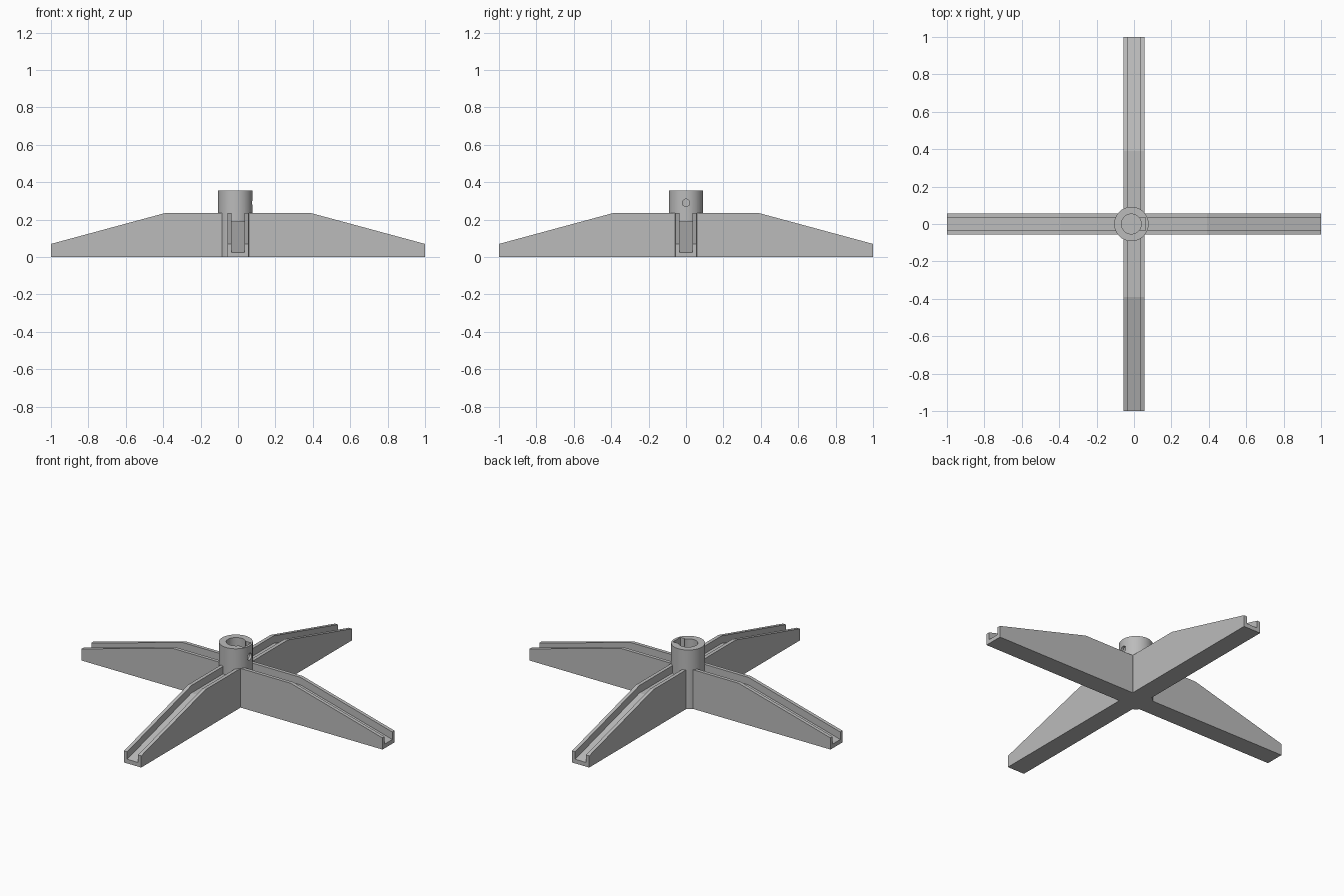
import bpy
import bmesh
import math
from mathutils import Matrix

cube = bpy.data.objects.get("Cube")
if cube:
    bpy.data.objects.remove(cube, do_unlink=True)

HALF_WIDTH, CHANNEL = 0.057, 0.036
HUB_X, HUB_R, BORE_R, HUB_TOP = -0.014, 0.092, 0.053, 0.355

grey = bpy.data.materials.new("plain_grey")
grey.use_nodes = True
colour = (0.5, 0.5, 0.5, 1)
grey.diffuse_color = colour
grey.node_tree.nodes["Principled BSDF"].inputs["Base Color"].default_value = colour


def finish(name, bm):
    bmesh.ops.recalc_face_normals(bm, faces=bm.faces)
    mesh = bpy.data.meshes.new(name)
    bm.to_mesh(mesh)
    bm.free()
    mesh.materials.append(grey)
    obj = bpy.data.objects.new(name, mesh)
    bpy.context.collection.objects.link(obj)
    return obj


def beam(name, profile, half_width, along_y):
    """Extrude a side profile (length, height) across the beam's width."""
    bm = bmesh.new()
    face = bm.faces.new([bm.verts.new((x, -half_width, z)) for x, z in profile])
    ext = bmesh.ops.extrude_face_region(bm, geom=[face])
    verts = [v for v in ext["geom"] if isinstance(v, bmesh.types.BMVert)]
    bmesh.ops.translate(bm, verts=verts, vec=(0, 2 * half_width, 0))
    if along_y:
        bm.transform(Matrix.Rotation(math.pi / 2, 4, "Z"))
    return finish(name, bm)


def cylinder(name, radius, z0, z1, sides=64):
    bm = bmesh.new()
    bmesh.ops.create_cone(bm, cap_ends=True, segments=sides, radius1=radius,
                          radius2=radius, depth=z1 - z0,
                          matrix=Matrix.Translation((HUB_X, 0, (z0 + z1) / 2)))
    return finish(name, bm)


def combine(target, tool, operation):
    mod = target.modifiers.new(operation.lower(), "BOOLEAN")
    mod.operation = operation
    mod.solver = "EXACT"
    mod.object = tool
    bpy.context.view_layer.objects.active = target
    bpy.ops.object.modifier_apply(modifier=mod.name)
    bpy.data.objects.remove(tool, do_unlink=True)


# Crossed legs with sloping ends
leg_profile = [(-1, 0), (1, 0), (1, 0.07), (0.39, 0.235), (-0.39, 0.235), (-1, 0.07)]
base = beam("cross_base", leg_profile, HALF_WIDTH, False)
combine(base, beam("second_leg", leg_profile, HALF_WIDTH, True), "UNION")

# Shallow channel that follows the top of each leg
groove_profile = [(-1.2, -0.029), (-1, 0.025), (-0.39, 0.19), (0.39, 0.19),
                  (1, 0.025), (1.2, -0.029), (1.2, 0.4), (-1.2, 0.4)]
for along_y in (False, True):
    combine(base, beam("groove_cutter", groove_profile, CHANNEL, along_y), "DIFFERENCE")

# Central hub with a blind bore
combine(base, cylinder("hub", HUB_R, 0, HUB_TOP), "UNION")
combine(base, cylinder("bore_cutter", BORE_R, 0.025, 0.5), "DIFFERENCE")

# Nut slot beside the bore
slot = bmesh.new()
bmesh.ops.create_cube(slot, size=1)
slot.transform(Matrix.Translation((0.046, 0, 0.35)) @ Matrix.Diagonal((0.032, 0.07, 0.2, 1)))
combine(base, finish("slot_cutter", slot), "DIFFERENCE")

# Set-screw hole through the side of the hub
hole = bmesh.new()
bmesh.ops.create_cone(hole, cap_ends=True, segments=32, radius1=0.02, radius2=0.02, depth=0.08,
                      matrix=Matrix.Translation((0.09, 0, 0.29)) @ Matrix.Rotation(math.pi / 2, 4, "Y"))
combine(base, finish("hole_cutter", hole), "DIFFERENCE")

# Smooth round surfaces, keep edges crisp
bpy.ops.object.select_all(action="DESELECT")
base.select_set(True)
bpy.context.view_layer.objects.active = base
bpy.ops.object.shade_smooth_by_angle(angle=math.radians(14))
